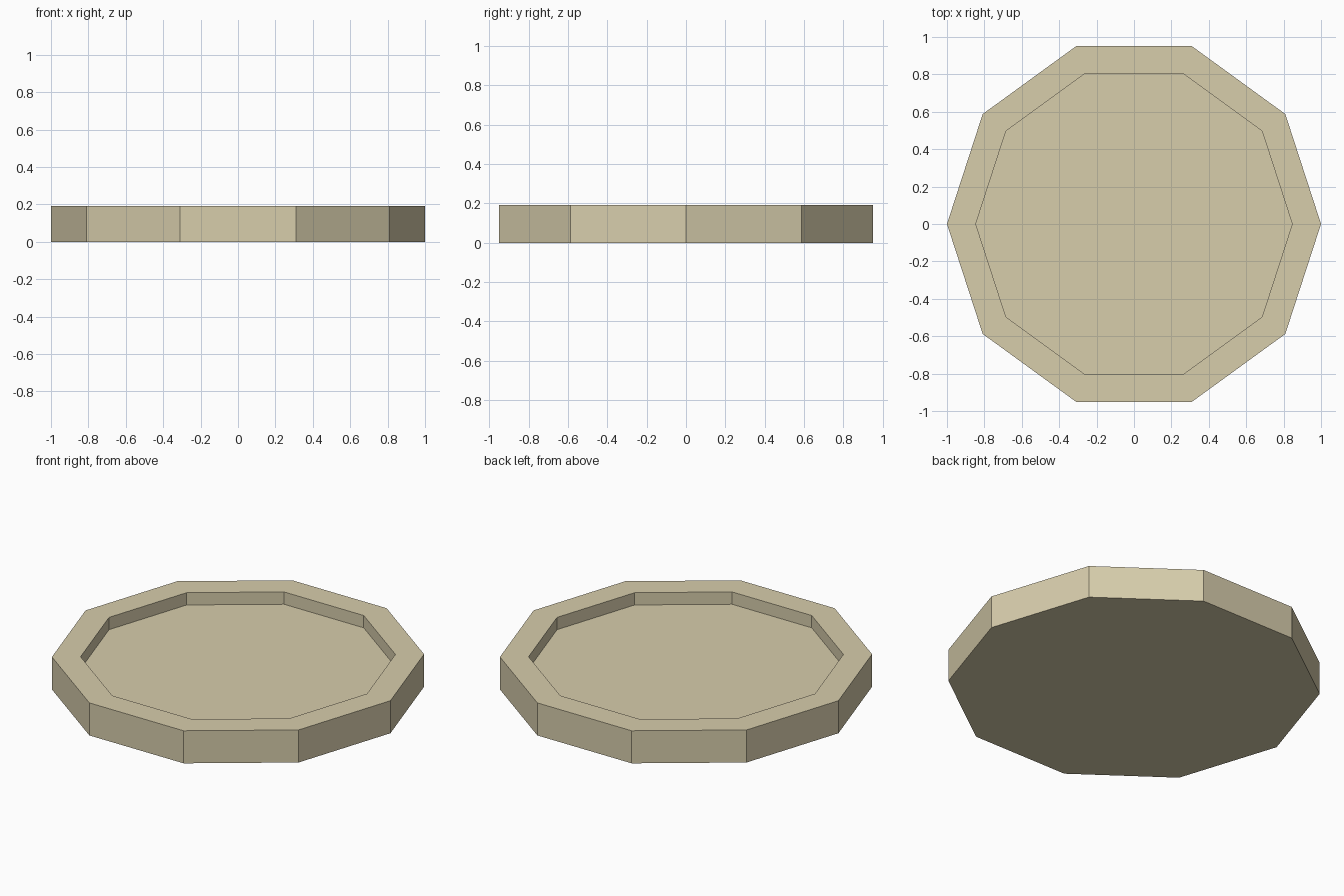
import bpy, bmesh, math

if "Cube" in bpy.data.objects:
    bpy.data.objects.remove(bpy.data.objects["Cube"])

SIDES = 10
HEIGHT, FLOOR = 0.193, 0.12
OUTER, INNER = 1.0, 0.846

# Single sandy colour
sand = bpy.data.materials.new("sand")
sand.diffuse_color = (0.68, 0.61, 0.41, 1)
sand.use_nodes = True
sand.node_tree.nodes["Principled BSDF"].inputs["Base Color"].default_value = sand.diffuse_color


def ring(bm, radius, z):
    step = 2 * math.pi / SIDES
    return [bm.verts.new((radius * math.cos(i * step), radius * math.sin(i * step), z))
            for i in range(SIDES)]


# Ten-sided tray: outer wall, flat rim, vertical inner wall, recessed floor
bm = bmesh.new()
profile = [(OUTER, 0), (OUTER, HEIGHT), (INNER, HEIGHT), (INNER, FLOOR)]
rings = [ring(bm, r, z) for r, z in profile]
for a, b in zip(rings, rings[1:]):
    for i in range(SIDES):
        j = (i + 1) % SIDES
        bm.faces.new((a[i], a[j], b[j], b[i]))
bm.faces.new(rings[0][::-1])
bm.faces.new(rings[-1])
bmesh.ops.recalc_face_normals(bm, faces=bm.faces)

mesh = bpy.data.meshes.new("tray")
bm.to_mesh(mesh)
bm.free()
mesh.materials.append(sand)
tray = bpy.data.objects.new("tray", mesh)
bpy.context.collection.objects.link(tray)
